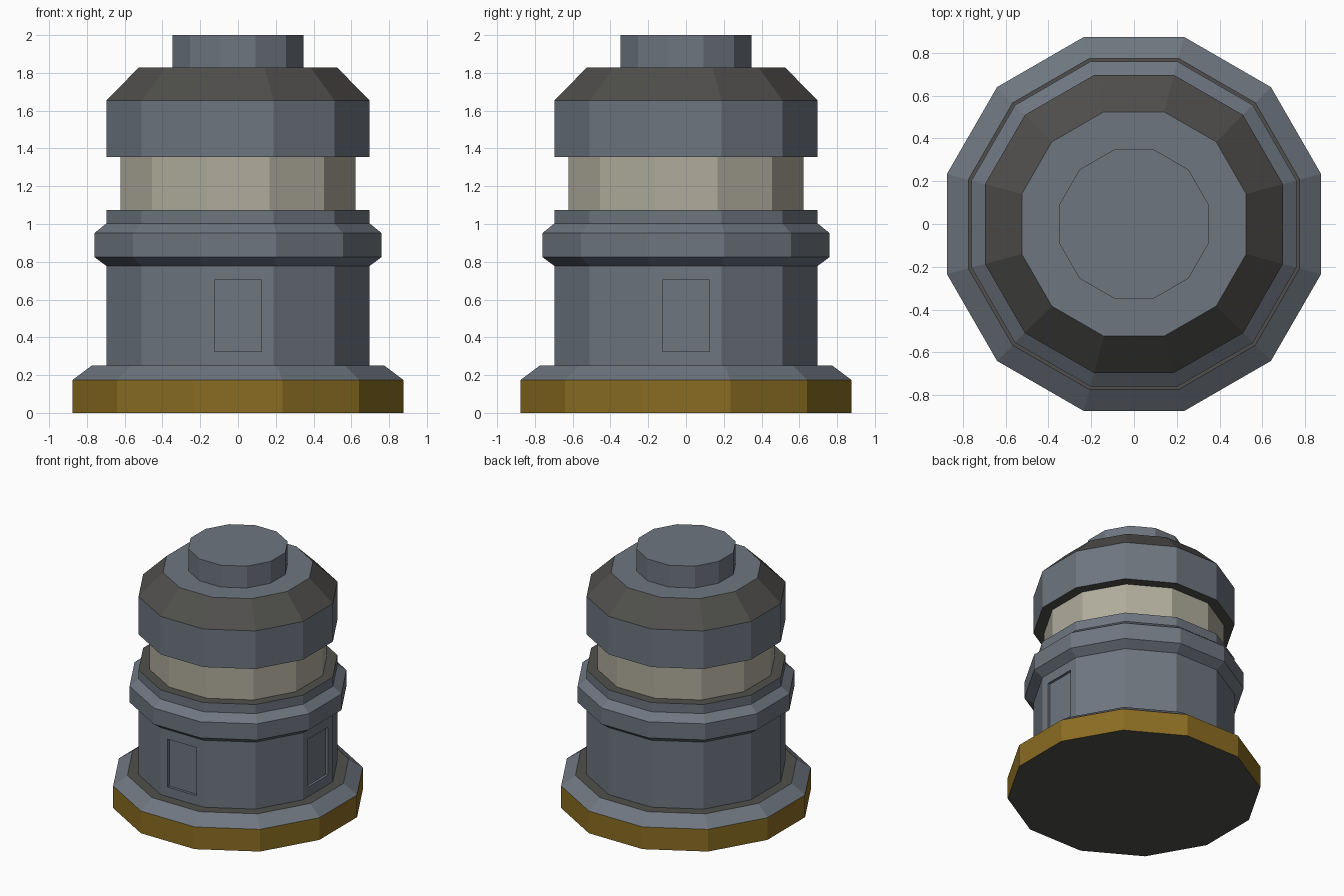
import bpy
import bmesh
import math
from mathutils import Vector

SIDES = 12
if "Cube" in bpy.data.objects:
    bpy.data.objects.remove(bpy.data.objects["Cube"], do_unlink=True)


def material(name, hex_code):
    srgb = [int(hex_code[i:i + 2], 16) / 255 for i in (0, 2, 4)]
    linear = [((c + 0.055) / 1.055) ** 2.4 for c in srgb]
    mat = bpy.data.materials.new(name)
    mat.use_nodes = True
    mat.diffuse_color = (*linear, 1)
    bsdf = mat.node_tree.nodes["Principled BSDF"]
    bsdf.inputs["Base Color"].default_value = (*linear, 1)
    bsdf.inputs["Roughness"].default_value = 0.8
    return mat


GREY = material("steel grey", "6e7680")
DARK = material("dark grey", "504f4c")
GOLD = material("ochre", "8a6c22")
CREAM = material("cream", "b0ac9c")


def lathe(name, profile, mats, cap_bottom=None, cap_top=None, edit=None):
    """Twelve-sided shell; profile holds (flat-side distance, height), mats one per step."""
    bm = bmesh.new()
    slots = []

    def slot(mat):
        if mat not in slots:
            slots.append(mat)
        return slots.index(mat)

    rings = []
    for dist, z in profile:
        r = dist / math.cos(math.pi / SIDES)
        angles = [(i + 0.5) * math.tau / SIDES for i in range(SIDES)]
        rings.append([bm.verts.new((r * math.cos(a), r * math.sin(a), z)) for a in angles])
    for low, high, mat in zip(rings, rings[1:], mats):
        for i in range(SIDES):
            j = (i + 1) % SIDES
            face = bm.faces.new((low[i], low[j], high[j], high[i]))
            face.material_index = slot(mat)
    if cap_bottom:
        bm.faces.new(rings[0][::-1]).material_index = slot(cap_bottom)
    if cap_top:
        bm.faces.new(rings[-1]).material_index = slot(cap_top)
    if edit:
        edit(bm)
    mesh = bpy.data.meshes.new(name)
    bm.to_mesh(mesh)
    bm.free()
    for mat in slots:
        mesh.materials.append(mat)
    obj = bpy.data.objects.new(name, mesh)
    bpy.context.collection.objects.link(obj)
    return obj


def recess_doors(bm):
    """Sink a rectangular door panel into the front and +x wall faces."""
    bm.normal_update()
    for direction in (Vector((0, -1, 0)), Vector((1, 0, 0))):
        face = max(bm.faces, key=lambda f: f.normal.dot(direction))
        bmesh.ops.inset_individual(bm, faces=[face], thickness=0.06)
        side = direction.cross(Vector((0, 0, 1)))
        middle = face.calc_center_median().z
        for v in face.verts:
            across = math.copysign(0.125, v.co.dot(side))
            height = 0.325 if v.co.z < middle else 0.703
            v.co = direction * v.co.dot(direction) + side * across
            v.co.z = height
        panel = bmesh.ops.extrude_discrete_faces(bm, faces=[face])["faces"][0]
        bmesh.ops.translate(bm, verts=panel.verts[:], vec=direction * -0.02)
        bm.normal_update()


WALL = 0.697

# Base skirt with sloped shoulder and ledge
lathe("base_skirt", [(0.875, 0), (0.875, 0.175), (0.775, 0.25), (WALL, 0.25)],
      [GOLD, GREY, DARK], cap_bottom=DARK)

# Lower wall with recessed doors
lathe("lower_wall", [(WALL, 0.25), (WALL, 0.778)], [GREY], edit=recess_doors)

# Protruding collar and its rim
lathe("collar", [(WALL, 0.778), (0.76, 0.825), (0.76, 0.952), (WALL, 1.003),
                 (WALL, 1.075), (0.622, 1.075)],
      [GREY, GREY, GREY, GREY, DARK])

# Pale window band
lathe("window_band", [(0.622, 1.075), (0.622, 1.355)], [CREAM])

# Upper drum with dark underside, and sloped roof with flat top
lathe("upper_drum", [(0.622, 1.355), (WALL, 1.355), (WALL, 1.655)], [DARK, GREY])
lathe("roof", [(WALL, 1.655), (0.525, 1.828)], [DARK], cap_top=GREY)

# Top cap
lathe("top_cap", [(0.348, 1.828), (0.348, 2.0)], [GREY], cap_top=GREY)
